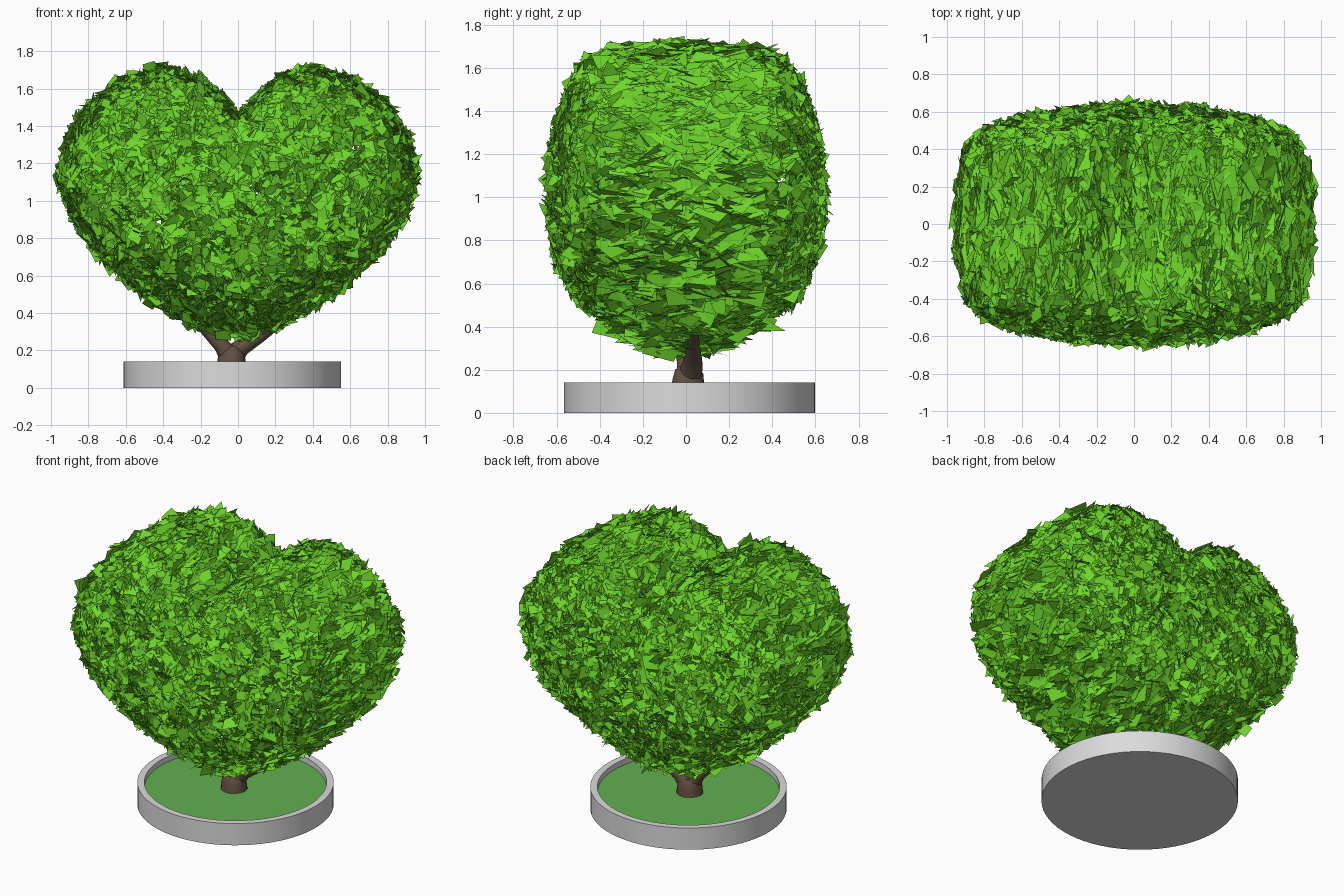
import bpy, bmesh, math, random
from mathutils import Vector, Matrix

random.seed(4)
if "Cube" in bpy.data.objects:
    bpy.data.objects.remove(bpy.data.objects["Cube"], do_unlink=True)


def material(name, rgb):
    m = bpy.data.materials.new(name)
    m.use_nodes = True
    m.diffuse_color = (*rgb, 1)
    bsdf = m.node_tree.nodes["Principled BSDF"]
    bsdf.inputs["Base Color"].default_value = (*rgb, 1)
    bsdf.inputs["Roughness"].default_value = 0.9
    return m


LEAF = material("leaf green", (0.16, 0.67, 0.025))
BARK = material("bark brown", (0.12, 0.08, 0.055))
STONE = material("stone grey", (0.71, 0.71, 0.71))
GRASS = material("grass green", (0.12, 0.43, 0.08))


def finish(bm, name, mat, smooth=False):
    me = bpy.data.meshes.new(name)
    bm.to_mesh(me)
    bm.free()
    ob = bpy.data.objects.new(name, me)
    me.materials.append(mat)
    bpy.context.collection.objects.link(ob)
    if smooth:
        bpy.ops.object.select_all(action="DESELECT")
        ob.select_set(True)
        bpy.context.view_layer.objects.active = ob
        bpy.ops.object.shade_smooth_by_angle(angle=math.radians(35))


def lathe(name, profile, mat, centre, steps=64):
    bm = bmesh.new()
    vs = [bm.verts.new((r, 0, z)) for r, z in profile]
    es = [bm.edges.new(p) for p in zip(vs, vs[1:])]
    bmesh.ops.spin(bm, geom=vs + es, cent=(0, 0, 0), axis=(0, 0, 1),
                   angle=2 * math.pi, steps=steps)
    bmesh.ops.remove_doubles(bm, verts=bm.verts, dist=0.0001)
    bmesh.ops.recalc_face_normals(bm, faces=bm.faces)
    bmesh.ops.translate(bm, verts=bm.verts, vec=centre)
    finish(bm, name, mat, True)


# Round stone planter with a lawn inside
CENTRE = Vector((-0.03, 0.017, 0))
lathe("planter", [(0, 0), (0.582, 0), (0.582, 0.142), (0.54, 0.142), (0.54, 0.05), (0, 0.05)],
      STONE, CENTRE)
bm = bmesh.new()
bmesh.ops.create_circle(bm, cap_ends=True, segments=64, radius=0.542,
                        matrix=Matrix.Translation(CENTRE + Vector((0, 0, 0.105))))
finish(bm, "lawn", GRASS)


# Trunk and limbs as tapered tubes
def limb(name, points, radii, sides=14):
    bm = bmesh.new()
    pts = [Vector(p) for p in points]
    rings = []
    for i, (p, r) in enumerate(zip(pts, radii)):
        d = pts[min(i + 1, len(pts) - 1)] - pts[max(i - 1, 0)]
        turn = Vector((0, 0, 1)).rotation_difference(d).to_matrix()
        rings.append([bm.verts.new(p + turn @ Vector((r * math.cos(a), r * math.sin(a), 0)))
                      for a in (2 * math.pi * k / sides for k in range(sides))])
    for lo, hi in zip(rings, rings[1:]):
        for k in range(sides):
            n = (k + 1) % sides
            bm.faces.new((lo[k], lo[n], hi[n], hi[k]))
    bm.faces.new(rings[0][::-1])
    bm.faces.new(rings[-1])
    finish(bm, name, BARK, True)


limb("trunk", [(-0.035, 0.01, 0.09), (-0.035, 0.01, 0.15), (-0.035, 0.015, 0.19), (-0.035, 0.02, 0.215)],
     [0.082, 0.075, 0.068, 0.045])
limb("left_branch", [(-0.03, 0.015, 0.16), (0.02, 0.03, 0.22), (0.12, 0.035, 0.28), (0.34, 0.04, 0.44)],
     [0.06, 0.048, 0.036, 0.02])
limb("right_branch", [(-0.04, 0.01, 0.16), (-0.09, 0.0, 0.23), (-0.17, -0.02, 0.31), (-0.34, -0.03, 0.5)],
     [0.058, 0.042, 0.032, 0.02])

# Heart outline: half profile, mirrored
HALF = [(0, 1.42), (0.09, 1.53), (0.22, 1.65), (0.4, 1.70), (0.6, 1.65), (0.79, 1.51),
        (0.91, 1.33), (0.945, 1.13), (0.88, 0.92), (0.76, 0.74), (0.6, 0.58), (0.4, 0.43),
        (0.2, 0.32), (0, 0.27)]
OUTLINE = HALF + [(-x, z) for x, z in HALF[-2:0:-1]]
MID_Z, BAND, DOME = 1.0, 0.4, 0.23


def crown_point(x, z, s):
    """s runs from the back (-1) to the front (1): a band around, a dome on each face."""
    a = max(0, abs(s) - 0.5) * math.pi
    rho = math.cos(a)
    y = min(abs(s), 0.5) * 2
    # The band narrows a little to the faces, most at the bottom
    shrink = 1 - y * y * (0.06 + 0.2 * min(1, max(0, (1.0 - z) / 0.65)) ** 1.5)
    h = z - MID_Z
    turn = math.atan2(x, h)
    w = rho * rho
    # Across the dome the heart softens into an oval
    px = rho * shrink * (w * x + (1 - w) * 0.93 * math.sin(turn))
    pz = rho * shrink * (w * h + (1 - w) * 0.68 * math.cos(turn))
    return Vector((px, math.copysign(BAND * y + DOME * math.sin(a), s), MID_Z + pz))


# Guide surface, used only to place the leaves evenly
guide = bmesh.new()
ROWS = 40
rows = [[guide.verts.new(crown_point(x, z, (2 * i / ROWS - 1) * 0.995)) for x, z in OUTLINE]
        for i in range(ROWS + 1)]
for lo, hi in zip(rows, rows[1:]):
    for k in range(len(lo)):
        n = (k + 1) % len(lo)
        guide.faces.new((lo[k], lo[n], hi[n], hi[k]))
guide.normal_update()
patches = []
for f in guide.faces:
    n = f.normal.copy()
    if n.dot(f.calc_center_median() - Vector((0, 0, MID_Z))) < 0:
        n.negate()
    patches.append(([v.co.copy() for v in f.verts], n, f.calc_area()))
guide.free()

# Leaves: irregular flat shards, tilted at random, larger and drawn out front to back on the band
bm = bmesh.new()
for corners, normal, area in random.choices(patches, weights=[p[2] for p in patches], k=11000):
    u, v = random.random(), random.random()
    p = corners[0].lerp(corners[1], u).lerp(corners[3].lerp(corners[2], u), v)
    p += normal * random.uniform(-0.028, 0.01)
    on_band = abs(p.y) < BAND - 0.04
    tilt = Vector([random.uniform(-0.75, 0.75) for _ in range(3)])
    turn = Vector((0, 0, 1)).rotation_difference(normal + tilt).to_matrix()
    size = random.uniform(0.03, 0.06) * (1.15 if on_band else 1)
    start = random.uniform(0, 2 * math.pi)
    count = random.choice((3, 4, 4))
    verts = []
    for k in range(count):
        a = start + (k + random.uniform(-0.25, 0.25)) * 2 * math.pi / count
        r = size * random.uniform(0.65, 1.25)
        o = turn @ Vector((r * math.cos(a), r * math.sin(a), 0))
        o.y *= 1.8 if on_band else 1.0
        verts.append(bm.verts.new(p + o))
    bm.faces.new(verts)
finish(bm, "heart_foliage", LEAF)
